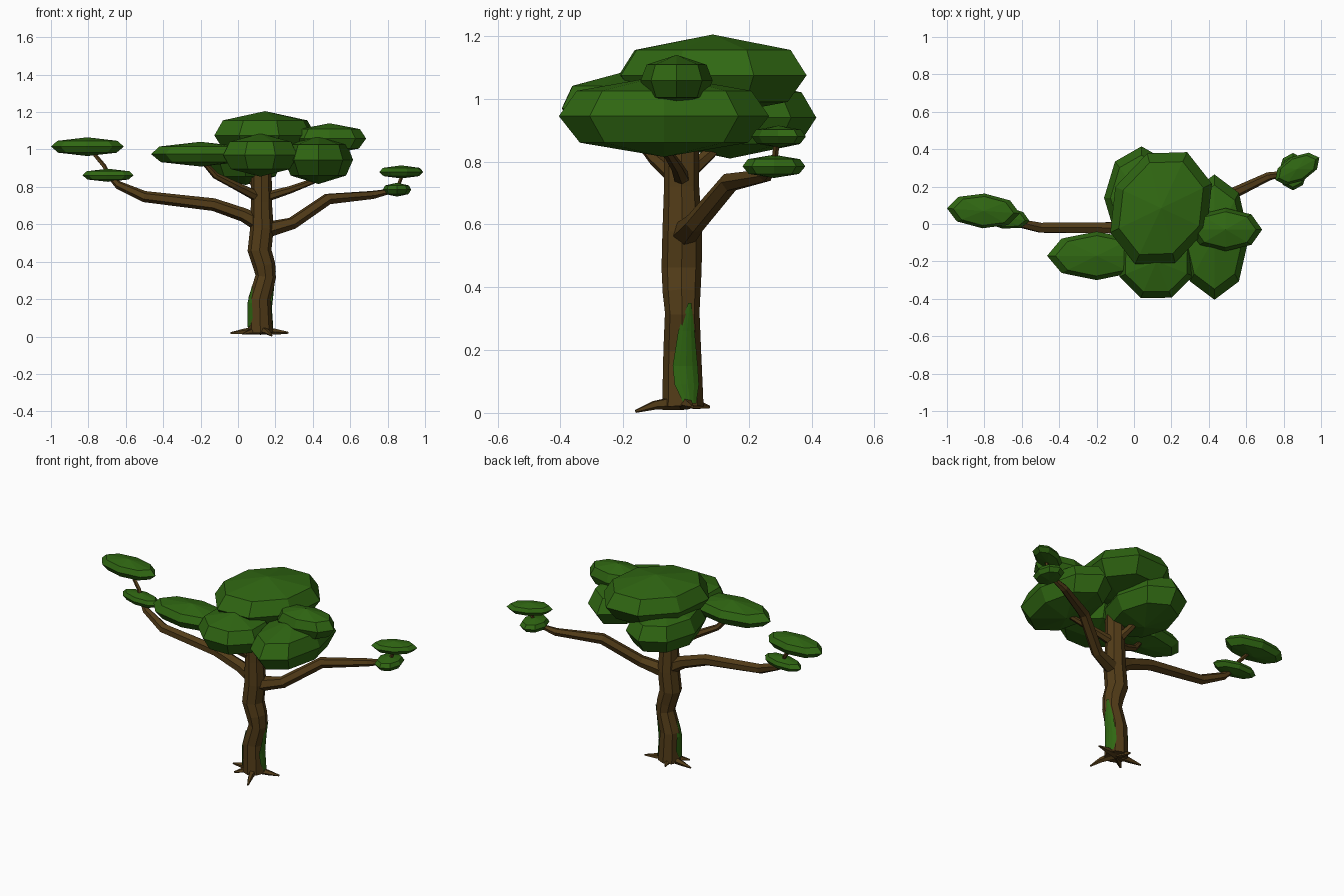
import bpy, bmesh
from math import radians, cos, sin, tau
from mathutils import Vector, Matrix

cube = bpy.data.objects.get("Cube")
if cube:
    bpy.data.objects.remove(cube, do_unlink=True)


def material(name, rgb):
    m = bpy.data.materials.new(name)
    m.use_nodes = True
    m.diffuse_color = (*rgb, 1)
    bsdf = next(n for n in m.node_tree.nodes if n.type == 'BSDF_PRINCIPLED')
    bsdf.inputs["Base Color"].default_value = (*rgb, 1)
    bsdf.inputs["Roughness"].default_value = 0.9
    return m


bark = material("bark brown", (0.085, 0.045, 0.009))
leaf = material("leaf green", (0.029, 0.135, 0.006))


def finish(bm, name, mat, closed=True):
    if closed:
        bmesh.ops.recalc_face_normals(bm, faces=bm.faces)
    mesh = bpy.data.meshes.new(name)
    bm.to_mesh(mesh)
    bm.free()
    mesh.materials.append(mat)
    ob = bpy.data.objects.new(name, mesh)
    bpy.context.collection.objects.link(ob)
    return ob


def bridge(bm, a, b):
    n = len(a)
    for i in range(n):
        bm.faces.new((a[i], a[(i + 1) % n], b[(i + 1) % n], b[i]))


def tube(name, points, sides=6):
    """Faceted tapering limb through points of (x, y, z, radius)."""
    bm = bmesh.new()
    pos = [Vector(p[:3]) for p in points]
    rings = []
    for i, p in enumerate(points):
        along = pos[min(i + 1, len(pos) - 1)] - pos[max(i - 1, 0)]
        turn = Vector((0, 0, 1)).rotation_difference(along)
        rings.append([bm.verts.new(pos[i] + turn @ Vector(
            (p[3] * cos(tau * k / sides), p[3] * sin(tau * k / sides), 0)))
            for k in range(sides)])
    for a, b in zip(rings, rings[1:]):
        bridge(bm, a, b)
    bm.faces.new(rings[0])
    bm.faces.new(rings[-1])
    return finish(bm, name, bark)


def clump(name, centre, radii, turn=0, sides=8):
    """Flattened faceted leaf mass with a shallow cone above and below."""
    bm = bmesh.new()
    rings = [[bm.verts.new((r * cos(tau * k / sides), r * sin(tau * k / sides), z))
              for k in range(sides)]
             for r, z in ((0.8, -0.65), (1, 0), (0.83, 0.62))]
    for a, b in zip(rings, rings[1:]):
        bridge(bm, a, b)
    for ring, z in ((rings[0], -1), (rings[-1], 1)):
        pole = bm.verts.new((0, 0, z))
        for k in range(sides):
            bm.faces.new((ring[k], ring[(k + 1) % sides], pole))
    bm.transform(Matrix.Translation(centre) @ Matrix.Rotation(radians(turn), 4, 'Z')
                 @ Matrix.Diagonal((*radii, 1)))
    return finish(bm, name, leaf)


# Trunk with a gentle sway
trunk = [(0.12, -0.01, 0.02, 0.066), (0.115, -0.012, 0.2, 0.06),
         (0.148, -0.012, 0.32, 0.055), (0.14, -0.014, 0.38, 0.06),
         (0.115, -0.014, 0.46, 0.064), (0.128, -0.012, 0.58, 0.063),
         (0.125, -0.014, 0.72, 0.056), (0.125, -0.014, 0.92, 0.055)]
tube("trunk", trunk, 8)

# Roots spreading over the ground
for name, x, y, z in (("root_right", -0.04, 0.01, 0.018), ("root_left", 0.27, 0.02, 0.02),
                      ("root_front", 0.18, -0.16, 0.005), ("root_back", 0.09, 0.075, 0.018),
                      ("root_front_right", 0.03, -0.08, 0.015)):
    tube(name, [(0.12, -0.01, 0.035, 0.026),
                (0.12 + (x - 0.12) * 0.6, -0.01 + (y + 0.01) * 0.6, 0.025, 0.015),
                (x, y, z, 0.005)], 5)

# Main limbs and their twigs
tube("right_limb", [(0.12, -0.01, 0.6, 0.045), (0.03, -0.015, 0.65, 0.037),
                    (-0.13, -0.02, 0.705, 0.034), (-0.5, -0.02, 0.748, 0.03),
                    (-0.64, 0.01, 0.81, 0.022), (-0.69, 0.03, 0.86, 0.012)])
tube("right_twig", [(-0.69, 0.03, 0.86, 0.012), (-0.715, 0.045, 0.91, 0.012),
                    (-0.79, 0.065, 1.0, 0.01)], 5)
tube("left_limb", [(0.13, -0.01, 0.565, 0.045), (0.29, 0.03, 0.605, 0.034),
                   (0.48, 0.14, 0.735, 0.032), (0.72, 0.255, 0.757, 0.023),
                   (0.83, 0.275, 0.78, 0.012)])
tube("left_twig", [(0.85, 0.28, 0.79, 0.01), (0.88, 0.29, 0.87, 0.01)], 5)

# Thin limbs carrying the canopy
tube("canopy_limb_right", [(0.12, -0.02, 0.74, 0.03), (-0.02, -0.1, 0.81, 0.022),
                           (-0.12, -0.14, 0.86, 0.018), (-0.2, -0.17, 0.95, 0.012)])
tube("canopy_limb_left", [(0.13, -0.01, 0.74, 0.028), (0.28, -0.03, 0.785, 0.02),
                          (0.4, -0.06, 0.83, 0.016), (0.43, -0.07, 0.92, 0.012)])
tube("canopy_limb_back", [(0.12, 0, 0.76, 0.028), (0.08, 0.08, 0.83, 0.02),
                          (0.04, 0.15, 0.92, 0.014)])

# Canopy
clump("canopy_top", (0.145, 0.085, 1.075), (0.33, 0.27, 0.13), 65)
clump("canopy_front", (0.12, -0.2, 0.97), (0.215, 0.21, 0.115), 22.5)
clump("canopy_left", (0.43, -0.07, 0.945), (0.185, 0.335, 0.13))
clump("canopy_left_upper", (0.49, -0.03, 1.058), (0.195, 0.115, 0.082))
clump("canopy_back", (0.04, 0.14, 0.94), (0.2, 0.275, 0.13))
clump("canopy_right", (-0.2, -0.17, 0.975), (0.265, 0.13, 0.066))

# Leaf pads on the ends of the long limbs
clump("right_pad_upper", (-0.805, 0.07, 1.015), (0.195, 0.093, 0.05), -4)
clump("right_pad_lower", (-0.695, 0.035, 0.862), (0.138, 0.06, 0.035), -8)
clump("left_pad_upper", (0.873, 0.295, 0.88), (0.132, 0.07, 0.035), 27)
clump("left_pad_lower", (0.85, 0.28, 0.785), (0.076, 0.1, 0.037))


def moss(name, heading, rows):
    """Thin patch hugging the trunk; rows hold height, swing and half width in degrees."""
    bm = bmesh.new()
    grid = []
    for z, swing, half in rows:
        a, b = next((a, b) for a, b in zip(trunk, trunk[1:]) if a[2] <= z <= b[2])
        x, y, _, r = Vector(a).lerp(Vector(b), (z - a[2]) / (b[2] - a[2]))
        angles = [radians(heading + swing + half * s) for s in (-1, -0.5, 0, 0.5, 1)]
        grid.append([bm.verts.new((x + (r + 0.004) * cos(t), y + (r + 0.004) * sin(t), z))
                     for t in angles])
    for lo, hi in zip(grid, grid[1:]):
        for i in range(4):
            bm.faces.new((lo[i], lo[i + 1], hi[i + 1], hi[i]))
    return finish(bm, name, leaf, closed=False)


# Moss on both flanks of the trunk
moss("moss_left", 10, ((0.03, 10, 18), (0.09, 4, 36), (0.15, 0, 38),
                       (0.26, 4, 26), (0.35, 14, 5)))
moss("moss_right", 195, ((0.05, 0, 20), (0.1, 0, 40), (0.18, 0, 36), (0.27, 0, 6)))
